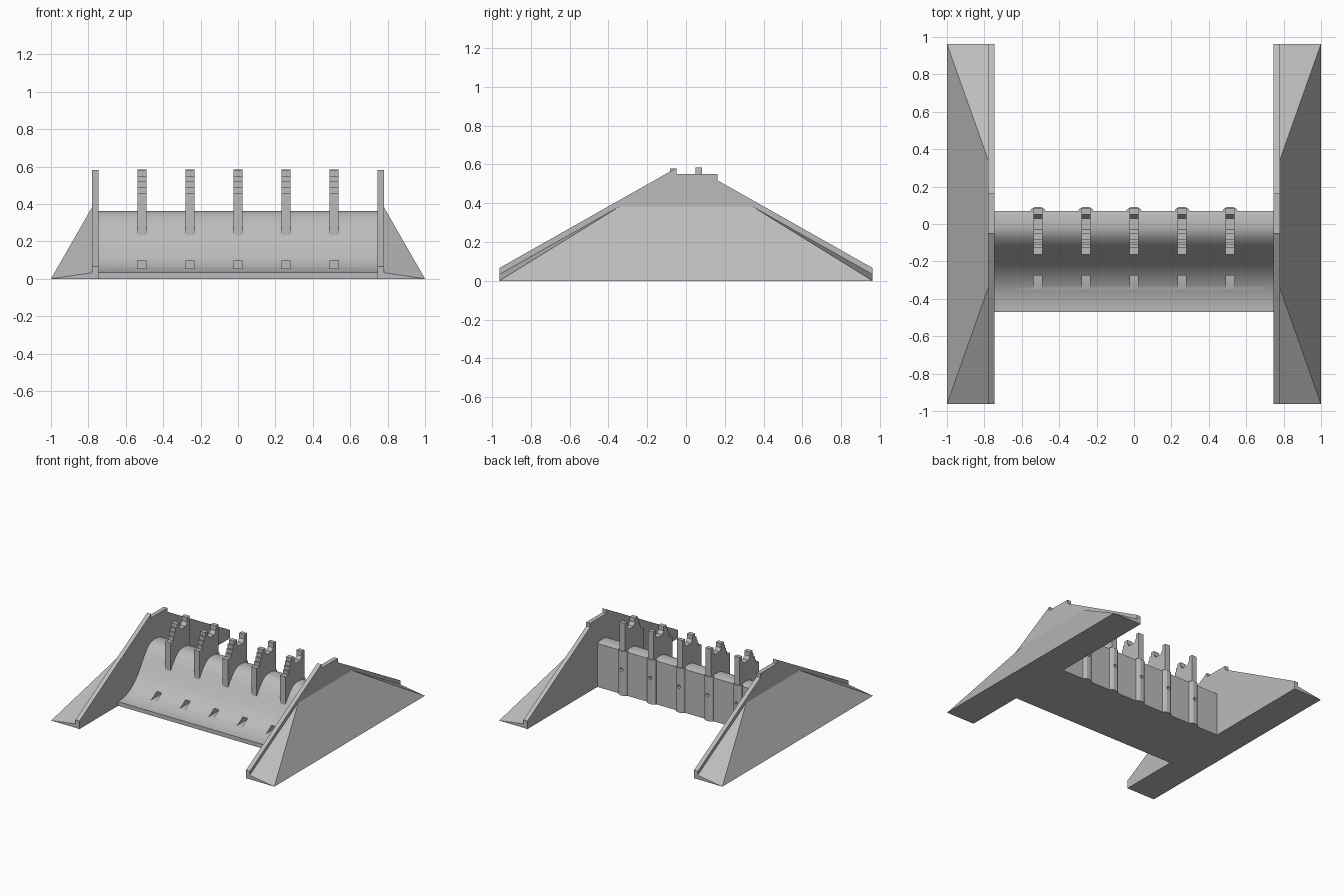
import bpy, bmesh, math
from mathutils import Vector, geometry

if "Cube" in bpy.data.objects:
    bpy.data.objects.remove(bpy.data.objects["Cube"], do_unlink=True)

# One concrete grey for everything
concrete = bpy.data.materials.new("concrete_grey")
concrete.use_nodes = True
grey = (0.5, 0.5, 0.5, 1)
concrete.diffuse_color = grey
concrete.node_tree.nodes["Principled BSDF"].inputs["Base Color"].default_value = grey


def finish(name, bm):
    bmesh.ops.recalc_face_normals(bm, faces=bm.faces)
    mesh = bpy.data.meshes.new(name)
    bm.to_mesh(mesh)
    bm.free()
    mesh.materials.append(concrete)
    obj = bpy.data.objects.new(name, mesh)
    bpy.context.collection.objects.link(obj)
    return obj


def prism(name, points, direction):
    """Closed outline of 3D points, extruded along a direction."""
    bm = bmesh.new()
    face = bm.faces.new([bm.verts.new(p) for p in points])
    grown = bmesh.ops.extrude_face_region(bm, geom=[face], use_keep_orig=True)
    verts = [v for v in grown["geom"] if isinstance(v, bmesh.types.BMVert)]
    bmesh.ops.translate(bm, verts=verts, vec=direction)
    return finish(name, bm)


def side_prism(name, profile, x0, x1):
    return prism(name, [(x0, y, z) for y, z in profile], (x1 - x0, 0, 0))


def cut(obj, cutter):
    cutter.hide_render = True
    mod = obj.modifiers.new("cut", "BOOLEAN")
    mod.operation = "DIFFERENCE"
    mod.solver = "EXACT"
    mod.object = cutter
    bpy.context.view_layer.objects.active = obj
    bpy.ops.object.modifier_apply(modifier=mod.name)
    bpy.data.objects.remove(cutter, do_unlink=True)


PIER_X = [i * 0.257 for i in range(-2, 3)]

# Spillway with a rounded crest and a concave apron
curve = geometry.interpolate_bezier(
    Vector((-0.01, 0.362)), Vector((-0.17, 0.36)),
    Vector((-0.17, 0.033)), Vector((-0.47, 0.033)), 28)
profile = [(0.07, 0), (0.07, 0.352), (0.05, 0.358), (0.02, 0.362)]
profile += [tuple(p[:2]) for p in curve] + [(-0.47, 0)]
spillway = side_prism("spillway", profile, -0.75, 0.75)

# Outlet slots in the apron
for x in PIER_X:
    slot = [(-0.4, 0.055), (-0.2, 0.055), (-0.2, 0.098), (-0.4, 0.098)]
    cut(spillway, side_prism("slot_cutter", slot, x - 0.022, x + 0.022))

bpy.ops.object.select_all(action="DESELECT")
spillway.select_set(True)
bpy.context.view_layer.objects.active = spillway
bpy.ops.object.shade_smooth_by_angle(angle=math.radians(30))

# Piers with a stepped nose and two top posts, plus rear buttresses
pier_profile = [
    (0.082, 0.3), (0.082, 0.585), (0.05, 0.585), (0.05, 0.545), (0.03, 0.52),
    (-0.03, 0.52), (-0.048, 0.545), (-0.048, 0.58), (-0.083, 0.58),
    (-0.083, 0.55), (-0.098, 0.55), (-0.098, 0.52), (-0.112, 0.52),
    (-0.112, 0.49), (-0.126, 0.49), (-0.126, 0.46), (-0.163, 0.46),
    (-0.163, 0.22), (0, 0.22)]
half_back = [(0.04, 0.06), (0.04, 0.072), (0.032, 0.083), (0.015, 0.091)]
back_outline = half_back + [(-x, y) for x, y in reversed(half_back)]
for i, x in enumerate(PIER_X, 1):
    side_prism(f"pier_{i}", pier_profile, x - 0.024, x + 0.024)
    buttress = prism(f"rear_buttress_{i}",
                     [(x + dx, y, 0) for dx, y in back_outline], (0, 0, 0.36))
    # Round inlet
    ring = [(x + 0.014 * math.cos(a * math.tau / 16), 0.066,
             0.21 + 0.014 * math.sin(a * math.tau / 16)) for a in range(16)]
    cut(buttress, prism("inlet_cutter", ring, (0, 0.1, 0)))

# Side walls and sloped earth banks
wall_profile = [(-0.963, 0), (-0.963, 0.066), (-0.048, 0.583), (-0.048, 0.55),
                (0.163, 0.55), (0.163, 0.518), (0.963, 0.066), (0.963, 0)]
for side, s in (("left", 1), ("right", -1)):
    side_prism(f"{side}_wall", wall_profile, s * 0.745, s * 0.78)
    bm = bmesh.new()
    inner = [(-0.963, 0), (-0.963, 0.033), (-0.34, 0.385),
             (0.34, 0.385), (0.963, 0.033), (0.963, 0)]
    for y, z in inner:
        bm.verts.new((s * 0.779, y, z))
    for y in (-0.963, 0.963):
        bm.verts.new((s, y, 0))
    bmesh.ops.convex_hull(bm, input=bm.verts)
    bmesh.ops.dissolve_limit(bm, angle_limit=0.01, verts=bm.verts, edges=bm.edges)
    finish(f"{side}_bank", bm)
